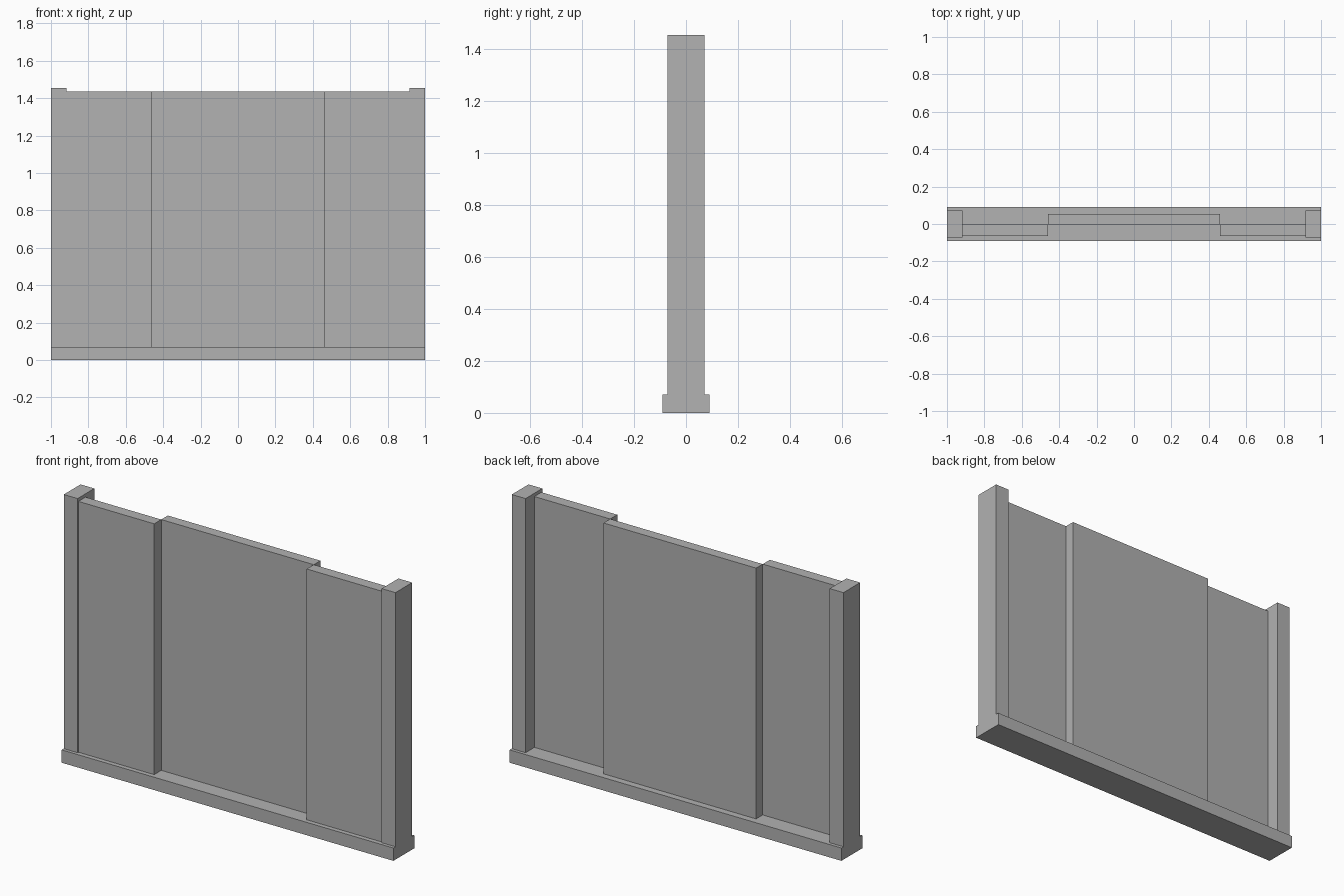
import bpy
import bmesh

default = bpy.data.objects.get("Cube")
if default:
    bpy.data.objects.remove(default, do_unlink=True)

grey = bpy.data.materials.new("plain_grey")
grey.use_nodes = True
COLOUR = (0.445, 0.445, 0.445, 1.0)
grey.diffuse_color = COLOUR
grey.node_tree.nodes["Principled BSDF"].inputs["Base Color"].default_value = COLOUR


def box(name, x, y, z):
    """Box spanning the given (min, max) ranges."""
    bm = bmesh.new()
    bmesh.ops.create_cube(bm, size=1.0)
    for v in bm.verts:
        v.co = [r[0] if c < 0 else r[1] for c, r in zip(v.co, (x, y, z))]
    mesh = bpy.data.meshes.new(name)
    bm.to_mesh(mesh)
    bm.free()
    mesh.materials.append(grey)
    obj = bpy.data.objects.new(name, mesh)
    bpy.context.collection.objects.link(obj)
    return obj


BASE_TOP, PANEL_TOP, POST_TOP = 0.07, 1.437, 1.455
POST_IN = 0.917      # inner face of the end posts
JOINT = 0.46         # where the panels step back
MID_Y = -0.004       # plane shared by front and rear panels

# Sill under the whole wall
box("base_sill", (-1, 1), (-0.09, 0.09), (0, BASE_TOP))

# Rear centre panel
box("centre_panel", (-JOINT, JOINT), (MID_Y, 0.053), (BASE_TOP, PANEL_TOP))

# End posts and forward side panels
for side, s in (("left", 1), ("right", -1)):
    box(side + "_post", sorted((s * POST_IN, s)), (-0.072, 0.072), (BASE_TOP, POST_TOP))
    box(side + "_panel", sorted((s * JOINT, s * POST_IN)), (-0.065, MID_Y), (BASE_TOP, PANEL_TOP))
